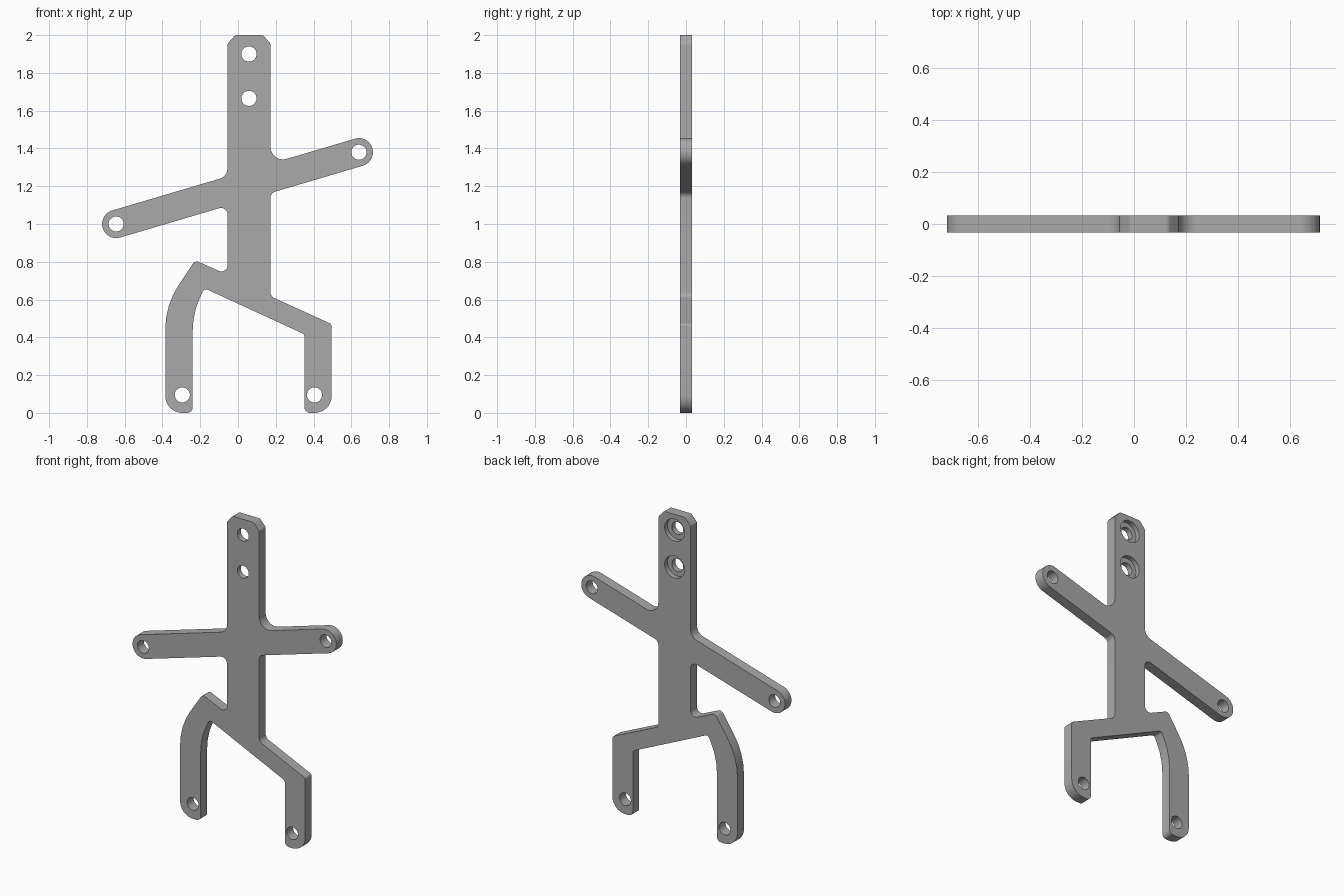
import bpy, bmesh, math
from mathutils import Vector, Matrix

cube = bpy.data.objects.get("Cube")
if cube:
    bpy.data.objects.remove(cube, do_unlink=True)

HALF = 0.0325            # half the plate thickness
HOLE_R, BORE_R, BORE_DEPTH = 0.04, 0.07, 0.03
ARM_R = 0.0745
LEFT_HAND, RIGHT_HAND = Vector((0.64, 1.38)), Vector((-0.645, 1.0))

grey = bpy.data.materials.new("plain grey")
grey.use_nodes = True
colour = (0.4, 0.4, 0.4, 1)
grey.diffuse_color = colour
grey.node_tree.nodes["Principled BSDF"].inputs["Base Color"].default_value = colour


def fillet(prev, corner, nxt, r):
    """Points of an arc of radius r that rounds the corner."""
    a, b = (prev - corner).normalized(), (nxt - corner).normalized()
    half = a.angle(b) / 2
    if r == 0:
        return [corner]
    start, end = corner + a * r / math.tan(half), corner + b * r / math.tan(half)
    centre = corner + (a + b).normalized() * r / math.sin(half)
    u, sweep = start - centre, (start - centre).angle_signed(end - centre)
    steps = max(3, round(abs(sweep) / math.radians(9)))
    return [centre + Matrix.Rotation(-sweep * i / steps, 2) @ u for i in range(steps + 1)]


# Slanted arm bar: edge heights at the body and square corners beyond the hands
along = (LEFT_HAND - RIGHT_HAND).normalized()
up = Vector((-along.y, along.x))


def arm_edge(x, side):
    p = LEFT_HAND + up * ARM_R * side
    return (x, p.y + (x - p.x) * along.y / along.x)


def hand(centre, end, side):
    return tuple(centre + along * ARM_R * end + up * ARM_R * side)


BODY_L, BODY_R = 0.172, -0.055
CAP = ARM_R * 0.995
outline = [
    # head end
    ((BODY_R, 1.955), 0.02), ((-0.015, 2.0), 0.02),
    ((0.132, 2.0), 0.02), ((BODY_L, 1.955), 0.02),
    # left arm
    (arm_edge(BODY_L, 1), 0.067), (hand(LEFT_HAND, 1, 1), CAP),
    (hand(LEFT_HAND, 1, -1), CAP), (arm_edge(BODY_L, -1), 0.035),
    # left hip and leg
    ((BODY_L, 0.617), 0.035), ((0.496, 0.47), 0.02),
    ((0.496, 0), 0.09), ((0.352, 0), 0.03), ((0.352, 0.416), 0.02),
    # crotch, bent right leg
    ((-0.178, 0.66), 0.02), ((-0.24, 0.53), 0.42), ((-0.24, 0), 0.03),
    ((-0.385, 0), 0.09), ((-0.385, 0.57), 0.425),
    ((-0.227, 0.808), 0.025), ((BODY_R, 0.731), 0.033),
    # right arm
    (arm_edge(BODY_R, -1), 0.035), (hand(RIGHT_HAND, -1, -1), CAP),
    (hand(RIGHT_HAND, -1, 1), CAP), (arm_edge(BODY_R, 1), 0.06),
]

# Extruded figure plate
corners = [Vector(p) for p, r in outline]
bm = bmesh.new()
ring = []
for i, (p, r) in enumerate(outline):
    for q in fillet(corners[i - 1], corners[i], corners[(i + 1) % len(corners)], r):
        ring.append(bm.verts.new((q.x, -HALF, q.y)))
face = bm.faces.new(ring)
extruded = bmesh.ops.extrude_face_region(bm, geom=[face])["geom"]
bmesh.ops.translate(bm, vec=(0, 2 * HALF, 0),
                    verts=[g for g in extruded if isinstance(g, bmesh.types.BMVert)])
bmesh.ops.recalc_face_normals(bm, faces=bm.faces)
mesh = bpy.data.meshes.new("figure_plate")
bm.to_mesh(mesh)
bm.free()
mesh.materials.append(grey)
plate = bpy.data.objects.new("figure_plate", mesh)
bpy.context.collection.objects.link(plate)


def drill(name, x, z, r, y0, y1):
    """Cut a round hole from y0 to y1."""
    bpy.ops.mesh.primitive_cylinder_add(vertices=40, radius=r, depth=y1 - y0,
                                        location=(x, (y0 + y1) / 2, z),
                                        rotation=(math.pi / 2, 0, 0))
    cutter = bpy.context.object
    cutter.name = name
    cutter.hide_render = True
    cutter.data.materials.append(grey)
    mod = plate.modifiers.new(name, "BOOLEAN")
    mod.operation, mod.solver, mod.object = "DIFFERENCE", "EXACT", cutter
    bpy.context.view_layer.objects.active = plate
    bpy.ops.object.modifier_apply(modifier=name)
    bpy.data.objects.remove(cutter, do_unlink=True)


# Pin holes in hands, feet and head end
HEAD_HOLES = [(0.058, 1.9), (0.058, 1.665)]
for x, z in [LEFT_HAND, RIGHT_HAND, (-0.295, 0.095), (0.405, 0.095)] + HEAD_HOLES:
    drill("pin_hole", x, z, HOLE_R, -0.1, 0.1)
# Counterbores on the back of the head holes
for x, z in HEAD_HOLES:
    drill("counterbore", x, z, BORE_R, HALF - BORE_DEPTH, 0.1)

bpy.ops.object.select_all(action="DESELECT")
plate.select_set(True)
bpy.context.view_layer.objects.active = plate
bpy.ops.object.shade_smooth_by_angle(angle=math.radians(25))
